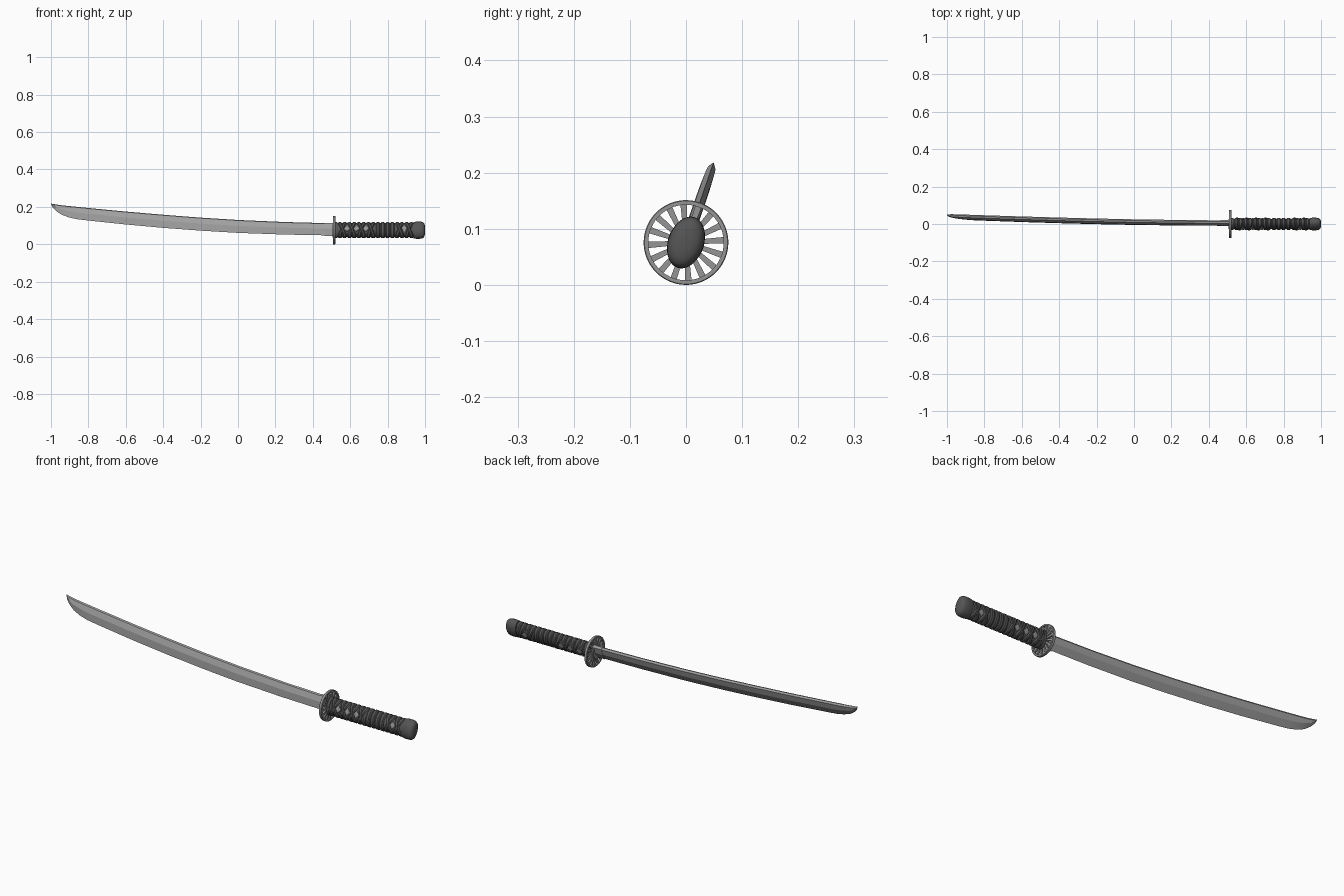
import bpy, bmesh
from math import sin, cos, pi, radians

if "Cube" in bpy.data.objects:
    bpy.data.objects.remove(bpy.data.objects["Cube"])

ROLL, LIFT = radians(-19), 0.0755   # the sword is rolled about its length


def material(name, v):
    m = bpy.data.materials.new(name)
    m.diffuse_color = (v, v, v, 1)
    m.use_nodes = True
    m.node_tree.nodes["Principled BSDF"].inputs["Base Color"].default_value = m.diffuse_color
    return m


STEEL, IRON, CORD = material("steel", .36), material("iron", .30), material("cord", .09)


def finish(name, bm, mat, smooth=None):
    bmesh.ops.recalc_face_normals(bm, faces=bm.faces)
    me = bpy.data.meshes.new(name)
    bm.to_mesh(me)
    bm.free()
    me.materials.append(mat)
    ob = bpy.data.objects.new(name, me)
    bpy.context.collection.objects.link(ob)
    ob.rotation_euler.x = ROLL
    ob.location.z = LIFT
    if smooth:
        bpy.ops.object.select_all(action='DESELECT')
        ob.select_set(True)
        bpy.context.view_layer.objects.active = ob
        bpy.ops.object.shade_smooth_by_angle(angle=radians(smooth))
    return ob


def add_loft(bm, rings, loop=False):
    """Skin a list of closed rings; cap the ends, or join last to first."""
    vs = [[bm.verts.new(p) for p in r] for r in rings]
    n = len(vs[0])
    pairs = list(zip(vs, vs[1:])) + ([(vs[-1], vs[0])] if loop else [])
    for a, b in pairs:
        for i in range(n):
            j = (i + 1) % n
            bm.faces.new((a[i], a[j], b[j], b[i]))
    if not loop:
        bm.faces.new(vs[0])
        bm.faces.new(vs[-1])


def oval(x, a, b, n=40):
    return [(x, a * cos(2 * pi * i / n), b * sin(2 * pi * i / n)) for i in range(n)]


def oval_part(name, stations, mat, loop=False):
    bm = bmesh.new()
    add_loft(bm, [oval(*s) for s in stations], loop)
    return finish(name, bm, mat, 40)


def blade_section(x, top, bottom, t, shoulder=0.006):
    top, bottom = (top - LIFT) / cos(ROLL), (bottom - LIFT) / cos(ROLL)
    h = top - bottom
    s, r = top - min(shoulder, h * 0.3), bottom + h * 0.5
    return [(x, 0, top), (x, t * 0.88, s), (x, t, r), (x, 0, bottom),
            (x, -t, r), (x, -t * 0.88, s)]


# Curved blade: x, spine height, edge height, half thickness
bm = bmesh.new()
blade = [(0.515, .112, .047, .0100), (0.25, .119, .052, .0100),
         (0.0, .130, .061, .0100), (-0.2, .1425, .073, .0099),
         (-0.4, .158, .088, .0098), (-0.6, .175, .106, .0097),
         (-0.8, .194, .127, .0096), (-0.86, .200, .134, .0095),
         (-0.905, .2045, .144, .0094), (-0.945, .209, .159, .0090),
         (-0.975, .2135, .180, .0082), (-0.992, .2165, .199, .0060),
         (-1.0, .218, .2150, .0010)]
add_loft(bm, [blade_section(*s) for s in blade])
finish("blade", bm, STEEL, 8)

# Blade collar
bm = bmesh.new()
add_loft(bm, [blade_section(0.462, .115, .045, .0112), blade_section(0.512, .115, .044, .0125)])
finish("blade_collar", bm, STEEL)

# Guard: rim ring, sixteen spokes and an oval hub
X0, X1 = 0.507, 0.521
oval_part("guard_rim", [(X0, .0740, .0740, 64), (X0 + .0015, .0755, .0755, 64),
                        (X1 - .0015, .0755, .0755, 64), (X1, .0740, .0740, 64),
                        (X1, .0672, .0672, 64), (X0, .0672, .0672, 64)], IRON, True)
bm = bmesh.new()
for k in range(16):
    a = 2 * pi * k / 16
    rings = []
    for r, w in ((.024, .0040), (.068, .0058)):
        rings.append([(x, r * cos(a) - q * sin(a), r * sin(a) + q * cos(a))
                      for x, q in ((X0 + .003, -w), (X0 + .003, w), (X1 - .003, w), (X1 - .003, -w))])
    add_loft(bm, rings)
finish("guard_spokes", bm, IRON)
oval_part("guard_hub", [(X0 - .003, .024, .040), (X1 + .002, .024, .040)], IRON)

# Grip core and front ferrule
oval_part("grip_core", [(0.52, .0255, .0390), (0.96, .0255, .0390)], CORD)
oval_part("grip_ferrule", [(0.520, .0285, .0430), (0.522, .0295, .044),
                           (0.530, .0295, .044), (0.532, .0285, .043)], CORD)

# Pommel cap with a rolled lip and well rounded end
oval_part("pommel_cap", [(0.938, .027, .041), (0.938, .0295, .0450), (0.941, .0308, .0462),
                         (0.949, .0308, .0462), (0.953, .0318, .0475), (0.972, .0318, .0475),
                         (0.981, .0310, .0466), (0.988, .0292, .0444), (0.994, .0255, .0400),
                         (0.998, .0190, .0310), (1.0, .0090, .0150)], CORD)


def add_band(bm, centre, shift, lift, w=.0120, n=48):
    """One wrap of cord round the grip; shift leans it across each face."""
    rings = []
    for i in range(n):
        a = 2 * pi * i / n
        x = centre + shift * max(-1, min(1, 1.3 * sin(a)))
        face = cos(a) ** 2
        ww = w * (1 - 0.25 * face) if shift else w
        ring = []
        for dx, r in ((-1, -.003), (-.92, .0005), (-.5, .0044), (.5, .0044), (.92, .0005), (1, -.003)):
            rr = r + lift * max(0, face - 0.35)
            ring.append((x + dx * ww, (.0260 + rr) * cos(a), (.0393 + rr) * sin(a)))
        rings.append(ring)
    add_loft(bm, rings, True)


# Cord wrapping: crossed pairs leave diamonds, plain turns in the middle
S = 0.0255
bm = bmesh.new()
x = 0.532
for kind, count in (("cross", 4), ("plain", 4), ("cross", 2)):
    for k in range(count):
        if kind == "cross":
            add_band(bm, x + S, S / 2, 0)
            add_band(bm, x + S, -S / 2, .003)
            x += 2 * S
        else:
            add_band(bm, x + S / 2, 0, 0)
            x += S
finish("grip_wrap", bm, CORD, 30)

# Raised diamonds showing between the crossings, on both faces
bm = bmesh.new()
for side in (1, -1):
    for cx in [0.532 + 2 * S * k for k in (1, 2, 3)] + [0.532 + 14 * S]:
        rings = [[(cx + d * s, side * y, e * s * 1.15) for d, e in ((1, 0), (0, 1), (-1, 0), (0, -1))]
                 for s, y in ((.0145, .024), (.0145, .0285), (.010, .0298))]
        add_loft(bm, rings)
finish("grip_studs", bm, IRON)
